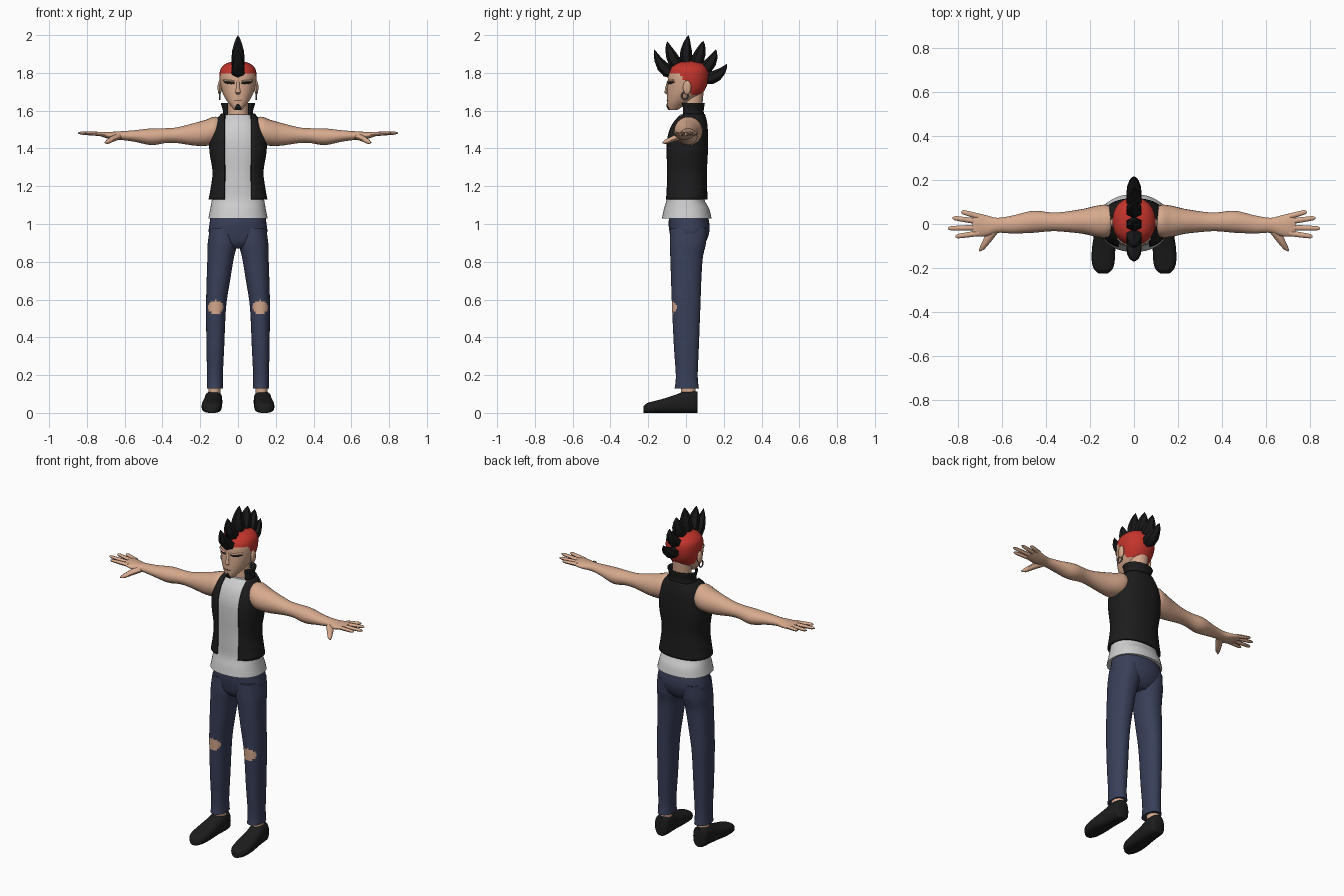
import bpy
import bmesh
from math import sin, cos, asin, pi, radians
from mathutils import Vector
from mathutils.bvhtree import BVHTree

cube = bpy.data.objects.get("Cube")
if cube:
    bpy.data.objects.remove(cube, do_unlink=True)


def material(name, *rgb):
    mat = bpy.data.materials.new(name)
    mat.use_nodes = True
    mat.diffuse_color = (*rgb, 1)
    shader = mat.node_tree.nodes["Principled BSDF"]
    shader.inputs["Base Color"].default_value = (*rgb, 1)
    shader.inputs["Roughness"].default_value = 0.9
    return mat


SKIN = material("skin", 0.68, 0.40, 0.27)
RED = material("red_hair", 0.55, 0.035, 0.025)
BLACK = material("black_cloth", 0.012, 0.012, 0.013)
HAIR = material("black_hair", 0.009, 0.009, 0.01)
WHITE = material("white_shirt", 0.62, 0.62, 0.63)
DENIM = material("blue_denim", 0.04, 0.05, 0.10)
METAL = material("grey_metal", 0.16, 0.16, 0.17)


def finish(name, bm, mat, mirror=False, second=None, rule=None, thickness=0):
    """Turn a bmesh into a smooth object; faces passing the rule get the second material."""
    bmesh.ops.recalc_face_normals(bm, faces=bm.faces)
    if rule:
        for face in bm.faces:
            face.material_index = int(rule(face.calc_center_median()))
    mesh = bpy.data.meshes.new(name)
    bm.to_mesh(mesh)
    bm.free()
    mesh.materials.append(mat)
    if second:
        mesh.materials.append(second)
    mesh.shade_smooth()
    mesh.set_sharp_from_angle(angle=radians(45))
    obj = bpy.data.objects.new(name, mesh)
    bpy.context.collection.objects.link(obj)
    if thickness:
        solid = obj.modifiers.new("Thickness", 'SOLIDIFY')
        solid.thickness = thickness
        solid.offset = 0
    if mirror:
        obj.modifiers.new("Mirror", 'MIRROR')
    return obj


def bridge(rings, closed=True):
    """Join rings of points with quads, capping the ends of closed tubes."""
    bm = bmesh.new()
    loops = [[bm.verts.new(p) for p in ring] for ring in rings]
    count = len(loops[0])
    for a, b in zip(loops, loops[1:]):
        for i in range(count if closed else count - 1):
            j = (i + 1) % count
            bm.faces.new((a[i], a[j], b[j], b[i]))
    if closed:
        bm.faces.new(loops[0])
        bm.faces.new(loops[-1])
    return bm


def smooth_rows(rows, steps):
    """Catmull-Rom interpolation between rows of numbers."""
    rows = [Vector(r) for r in rows]
    out = []
    for i in range(len(rows) - 1):
        b, c = rows[i], rows[i + 1]
        a, d = rows[max(i - 1, 0)], rows[min(i + 2, len(rows) - 1)]
        for s in range(steps):
            t = s / steps
            out.append(b + (c - a) * (t / 2) + (a * 2 - b * 5 + c * 4 - d) * (t * t / 2)
                       + (b * 3 - a - c * 3 + d) * (t ** 3 / 2))
    return out + [rows[-1]]


def power_of(v, p):
    return abs(v) ** p * (1 if v > 0 else -1)


def loft(name, mat, axis, rows, sides=24, steps=4, power=1.0, gap=0, **kw):
    """Rows are (position, centre, centre, radius, radius); a gap leaves the front open."""
    rings = []
    for pos, c1, c2, r1, r2 in smooth_rows(rows, steps):
        start = asin(min(1, gap / r1) ** (1 / power)) if gap else 0
        span = 2 * pi - 2 * start
        ring = []
        for i in range(sides):
            a = start + span * i / (sides - 1 if gap else sides)
            p = [c1 + r1 * power_of(sin(a), power), c2 - r2 * power_of(cos(a), power)]
            p.insert(axis, pos)
            ring.append(p)
        rings.append(ring)
    return finish(name, bridge(rings, not gap), mat, **kw)


def tube(name, mat, points, radii, up, sides=8, **kw):
    """Tapered tube along points; radii are (across, along up)."""
    pts = [Vector(p) for p in points]
    rings = []
    for i, p in enumerate(pts):
        tangent = (pts[min(i + 1, len(pts) - 1)] - pts[max(i - 1, 0)]).normalized()
        side = tangent.cross(Vector(up)).normalized()
        top = side.cross(tangent)
        rings.append([p + side * radii[i][0] * cos(2 * pi * k / sides)
                      + top * radii[i][1] * sin(2 * pi * k / sides) for k in range(sides)])
    return finish(name, bridge(rings), mat, **kw)


# Torso: open vest over a shirt that flares at the hem
vest = [(1.13, 0, 0, .15, .108), (1.2, 0, 0, .137, .106), (1.28, 0, 0, .129, .105),
        (1.38, 0, .002, .145, .108), (1.46, 0, .005, .145, .106),
        (1.53, 0, .015, .122, .092), (1.58, 0, .03, .085, .065)]
loft("vest", BLACK, 2, vest, sides=40, power=.85, gap=.07, thickness=.012)
hem = [(1.03, 0, .004, .157, .131), (1.08, 0, .003, .147, .12)]
shirt = [(z, x, y - .003, rx - .012, ry - .008) for z, x, y, rx, ry in vest]
loft("shirt", WHITE, 2, hem + shirt, sides=40, power=.88)
loft("collar", BLACK, 2, [(1.56, 0, .03, .08, .064), (1.6, 0, .03, .076, .06),
                          (1.64, 0, .032, .088, .064)], gap=.055, thickness=.008)
loft("neck", SKIN, 2, [(1.5, 0, .03, .06, .055), (1.6, 0, .035, .053, .05),
                       (1.72, 0, .04, .055, .055)])

# Head: rows of height, front, back and half width
skull = [(1.603, -.088, -.045, .02), (1.62, -.097, -.02, .034), (1.65, -.1, .03, .058),
         (1.69, -.1, .085, .08), (1.74, -.097, .113, .094), (1.79, -.094, .12, .098),
         (1.825, -.08, .112, .09), (1.85, -.052, .085, .062), (1.862, -.01, .04, .02)]


def is_hair(p):
    return p.z > 1.685 and p.z > 1.795 - 1.8 * max(0, p.y + .03)


head = loft("head", SKIN, 2, [(z, 0, (f + b) / 2, w, (b - f) / 2) for z, f, b, w in skull],
            sides=48, steps=7, power=.92, second=RED, rule=is_hair)
surface = BVHTree.FromPolygons([v.co for v in head.data.vertices],
                               [p.vertices[:] for p in head.data.polygons])


def on_face(x, z):
    hit = surface.ray_cast(Vector((x, -1, z)), Vector((0, 1, 0)))[0]
    return hit if hit else Vector((x, -.05, z))


# Face details
across = [.018, .035, .055, .074]
tube("eyes", HAIR, [on_face(x, 1.744 + x * .06) for x in across],
     [(.003, .003), (.003, .007), (.003, .006), (.002, .002)], (0, 0, 1), mirror=True)
tube("brows", SKIN, [on_face(x, 1.752 + x * .1) for x in across],
     [(.007, .006)] * 4, (0, 0, 1), mirror=True)
tube("nose", SKIN, [(0, -.094, 1.755), (0, -.102, 1.72), (0, -.106, 1.697), (0, -.096, 1.686)],
     [(.007, .006), (.009, .008), (.014, .009), (.008, .004)], (0, 1, 0))
tube("mouth", BLACK, [on_face(x, 1.655) for x in (-.022, 0, .022)],
     [(.002, .002)] * 3, (0, 0, 1))
tube("goatee", HAIR, [on_face(0, z) for z in (1.636, 1.622, 1.606)],
     [(.003, .003), (.015, .005), (.018, .005)], (0, 1, 0))

# Ears and ring earrings
bm = bmesh.new()
bmesh.ops.create_uvsphere(bm, u_segments=12, v_segments=8, radius=1)
bmesh.ops.scale(bm, vec=(.011, .022, .038), verts=bm.verts)
bmesh.ops.translate(bm, vec=(.097, .006, 1.722), verts=bm.verts)
finish("ears", bm, SKIN, mirror=True)
hoop = [(.097, -.006 + .017 * cos(i * pi / 8), 1.678 + .019 * sin(i * pi / 8)) for i in range(17)]
tube("earrings", METAL, hoop, [(.004, .004)] * 17, (1, 0, 0), sides=6, mirror=True)

# Mohawk: a fan of curved spikes over the skull
tips = [(-.168, 1.925), (-.1, 1.967), (.014, 2.0), (.092, 1.97), (.158, 1.925), (.217, 1.848)]
for i, (tip_y, tip_z) in enumerate(tips):
    angle = radians(24 + 30 * i)
    out = Vector((0, -cos(angle), sin(angle)))
    base = Vector((0, .012, 1.757)) + out * .09
    tip = Vector((0, tip_y, tip_z))
    bend = base + out * .08
    path = [base.lerp(bend, t).lerp(bend.lerp(tip, t), t) for t in (0, .2, .45, .7, .88, 1)]
    tube(f"mohawk_spike_{i + 1}", HAIR, path,
         [(s * .034, s * .04) for s in (.75, 1, .9, .6, .3, .01)], (1, 0, 0), sides=6)

# Arms, from shoulder to palm
loft("arms", SKIN, 0, [(.07, .015, 1.5, .04, .045), (.12, .013, 1.495, .073, .073),
                       (.17, .012, 1.483, .071, .069), (.23, .012, 1.475, .057, .06),
                       (.32, .01, 1.47, .045, .042), (.38, .01, 1.468, .043, .039),
                       (.46, .01, 1.462, .05, .044), (.55, -.002, 1.466, .041, .03),
                       (.62, -.006, 1.468, .034, .023), (.67, -.008, 1.468, .047, .02),
                       (.715, -.004, 1.474, .053, .014), (.735, -.004, 1.476, .046, .008)],
     mirror=True)

# Fingers and thumbs
fingers = {"index": (-.042, .812, -.057), "middle": (-.016, .846, -.02),
           "ring": (.011, .825, .028), "little": (.034, .785, .056)}
taper = [(.013, .011), (.012, .01), (.01, .008), (.004, .003)]
for name, (root_y, tip_x, tip_y) in fingers.items():
    root, tip = Vector((.705, root_y, 1.475)), Vector((tip_x, tip_y, 1.482))
    tube(name + "_fingers", SKIN, [root.lerp(tip, t) for t in (0, .5, .9, 1)],
         taper, (0, 0, 1), mirror=True)
tube("thumbs", SKIN, [(.635, -.025, 1.463), (.665, -.07, 1.45), (.69, -.108, 1.435),
                      (.703, -.122, 1.43)],
     [(.022, .018), (.018, .016), (.012, .012), (.004, .004)], (0, 0, 1), mirror=True)


# Jeans with torn knees
def is_torn(p):
    return p.y < 0 and ((p.x - .118) / .041) ** 2 + ((p.z - .56) / .036) ** 2 < 1


loft("jeans_seat", DENIM, 2, [(.87, 0, .012, .06, .06), (.9, 0, .014, .125, .088),
                              (.95, 0, .018, .154, .104), (1.0, 0, .016, .151, .108),
                              (1.06, 0, .012, .142, .1)], sides=32, power=.9)
loft("jeans_legs", DENIM, 2, [(.13, .122, .004, .043, .064), (.2, .122, .004, .042, .058),
                              (.35, .12, .002, .047, .066), (.56, .116, .001, .053, .075),
                              (.7, .104, .001, .062, .08), (.82, .092, .003, .07, .086),
                              (.9, .082, .01, .078, .096), (.98, .08, .014, .068, .098)],
     sides=56, steps=16, power=.9, mirror=True, second=SKIN, rule=is_torn)

# Ankles and shoes
loft("ankles", SKIN, 2, [(.05, .125, .015, .034, .04), (.11, .125, .012, .032, .038),
                         (.2, .122, .008, .034, .042)], mirror=True)
shoe = [(.062, .127, .03, .056), (.05, .128, .043, .057), (0, .13, .047, .058),
        (-.05, .134, .048, .049), (-.11, .138, .053, .039), (-.17, .14, .052, .031),
        (-.205, .14, .042, .026), (-.224, .14, .022, .018)]
loft("shoes", BLACK, 1, [(y, x, h, w, h) for y, x, w, h in shoe], power=.72, mirror=True)
